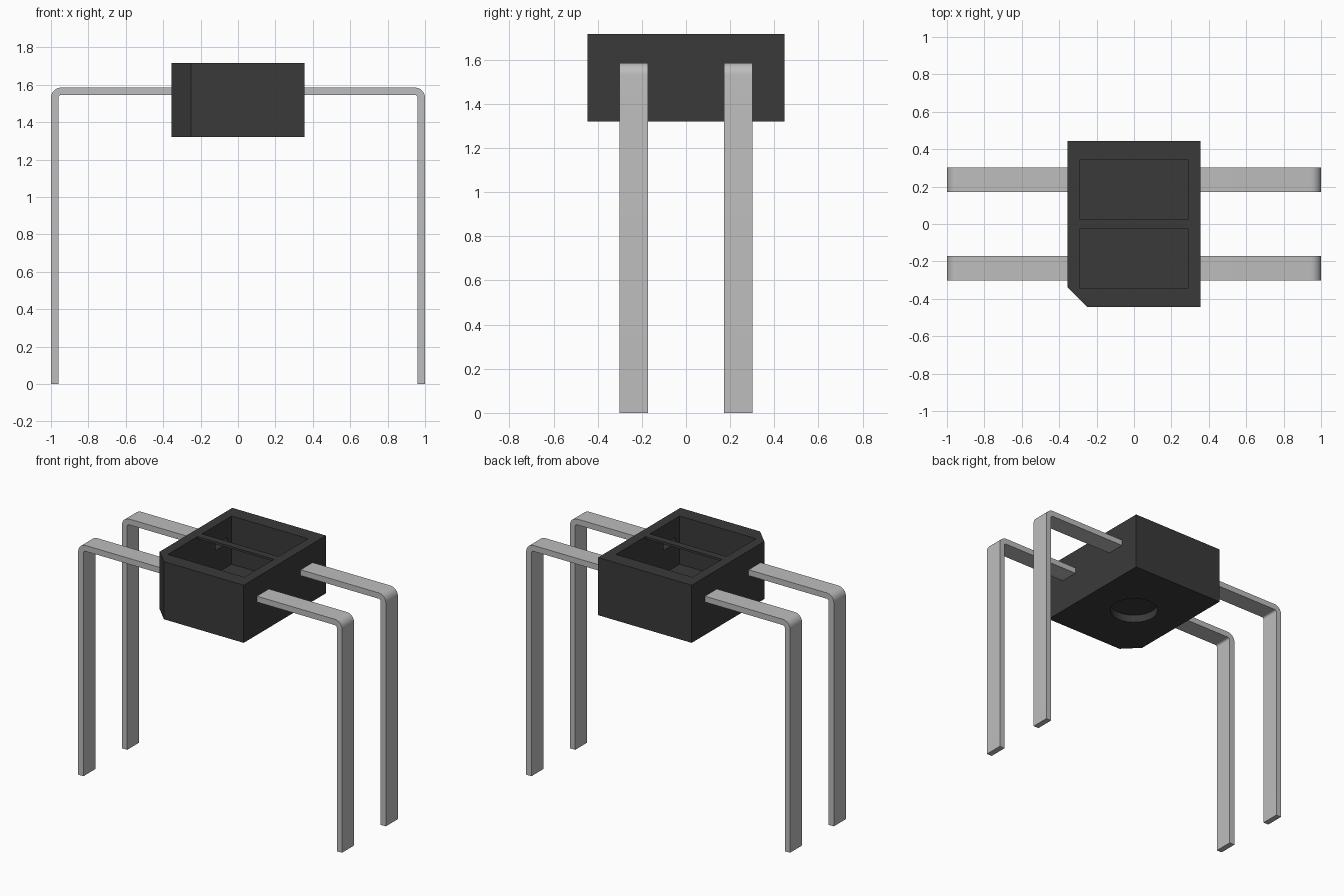
import bpy, bmesh, math
from mathutils import Vector

old = bpy.data.objects.get("Cube")
if old:
    bpy.data.objects.remove(old, do_unlink=True)


def material(name, rgb):
    mat = bpy.data.materials.new(name)
    mat.use_nodes = True
    mat.diffuse_color = (*rgb, 1)
    mat.node_tree.nodes["Principled BSDF"].inputs["Base Color"].default_value = (*rgb, 1)
    return mat


black = material("black plastic", (0.042, 0.042, 0.042))
silver = material("tinned metal", (0.51, 0.51, 0.51))


def prism(name, points, direction, mat, open_end_x=None):
    """Extrude a planar outline of 3D points along a direction."""
    bm = bmesh.new()
    base = bm.faces.new([bm.verts.new(p) for p in points])
    top = bmesh.ops.extrude_face_region(bm, geom=[base], use_keep_orig=True)
    bmesh.ops.translate(bm, vec=direction,
                        verts=[v for v in top["geom"] if isinstance(v, bmesh.types.BMVert)])
    bmesh.ops.recalc_face_normals(bm, faces=bm.faces)
    if open_end_x is not None:
        ends = [f for f in bm.faces
                if all(abs(v.co.x - open_end_x) < 1e-4 for v in f.verts)]
        bmesh.ops.delete(bm, geom=ends, context="FACES_ONLY")
    mesh = bpy.data.meshes.new(name)
    bm.to_mesh(mesh)
    bm.free()
    mesh.materials.append(mat)
    obj = bpy.data.objects.new(name, mesh)
    bpy.context.collection.objects.link(obj)
    return obj


def box(name, x0, x1, y0, y1, z0, z1, mat=black):
    outline = [(x0, y0, z0), (x1, y0, z0), (x1, y1, z0), (x0, y1, z0)]
    return prism(name, outline, (0, 0, z1 - z0), mat)


def disc(name, radius, z0, z1):
    outline = [(radius * math.cos(a), radius * math.sin(a), z0)
               for a in (math.tau * i / 48 for i in range(48))]
    return prism(name, outline, (0, 0, z1 - z0), black)


def smooth(obj):
    bpy.ops.object.select_all(action="DESELECT")
    obj.select_set(True)
    bpy.context.view_layer.objects.active = obj
    bpy.ops.object.shade_smooth_by_angle(angle=math.radians(30))


HX, HY, BOTTOM, TOP = 0.355, 0.445, 1.32, 1.715
FLOOR, CHAMFER = 1.385, 0.105
LEAD_Z, THICK = 1.585, 0.04
LEAD_Y, LEAD_W = 0.237, 0.13

# Housing with one chamfered corner
outline = [(-HX + CHAMFER, -HY, BOTTOM), (HX, -HY, BOTTOM), (HX, HY, BOTTOM),
           (-HX, HY, BOTTOM), (-HX, -HY + CHAMFER, BOTTOM)]
housing = prism("housing", outline, (0, 0, TOP - BOTTOM), black)

# Cavity, underside hole and lead slots
cutters = [box("cavity_cutter", -0.29, 0.29, -0.345, 0.345, FLOOR, TOP + 0.1),
           disc("hole_cutter", 0.155, BOTTOM - 0.1, FLOOR + 0.05)]
for y in (-LEAD_Y, LEAD_Y):
    cutters.append(box("slot_cutter", -0.5, 0.5, y - LEAD_W / 2, y + LEAD_W / 2,
                       LEAD_Z - THICK, LEAD_Z))
for cutter in cutters:
    cutter.hide_render = True
    cutter.hide_viewport = True
    mod = housing.modifiers.new("cut", "BOOLEAN")
    mod.operation = "DIFFERENCE"
    mod.solver = "EXACT"
    mod.object = cutter
# Bake the cuts and drop the cutters
depsgraph = bpy.context.evaluated_depsgraph_get()
cut_mesh = bpy.data.meshes.new_from_object(housing.evaluated_get(depsgraph))
housing.modifiers.clear()
housing.data = cut_mesh
for cutter in cutters:
    bpy.data.objects.remove(cutter, do_unlink=True)
smooth(housing)

# Thin bar across the opening and plate closing the hole
box("divider_bar", -0.29, 0.29, -0.024, 0.024, TOP - 0.015, TOP)
disc("hole_plate", 0.155, FLOOR - 0.012, FLOOR - 0.004)


# Bent leads
def arc(radius, center, steps=8):
    return [center + Vector((math.sin(a), 0, math.cos(a))) * radius
            for a in (math.pi / 2 * i / steps for i in range(steps + 1))]


def lead(name, side, y):
    y0 = y - LEAD_W / 2
    bend = 0.055
    center = Vector((1 - bend, y0, LEAD_Z - bend))
    points = [Vector((HX, y0, LEAD_Z))] + arc(bend, center)
    points += [Vector((1, y0, 0)), Vector((1 - THICK, y0, 0))]
    points += arc(bend - THICK, center)[::-1] + [Vector((HX, y0, LEAD_Z - THICK))]
    points = [(side * p.x, p.y, p.z) for p in points]
    smooth(prism(name, points, (0, LEAD_W, 0), silver, open_end_x=side * HX))


for side, side_name in ((1, "left"), (-1, "right")):
    for y, end_name in ((-LEAD_Y, "front"), (LEAD_Y, "back")):
        lead(f"{end_name}_{side_name}_lead", side, y)
